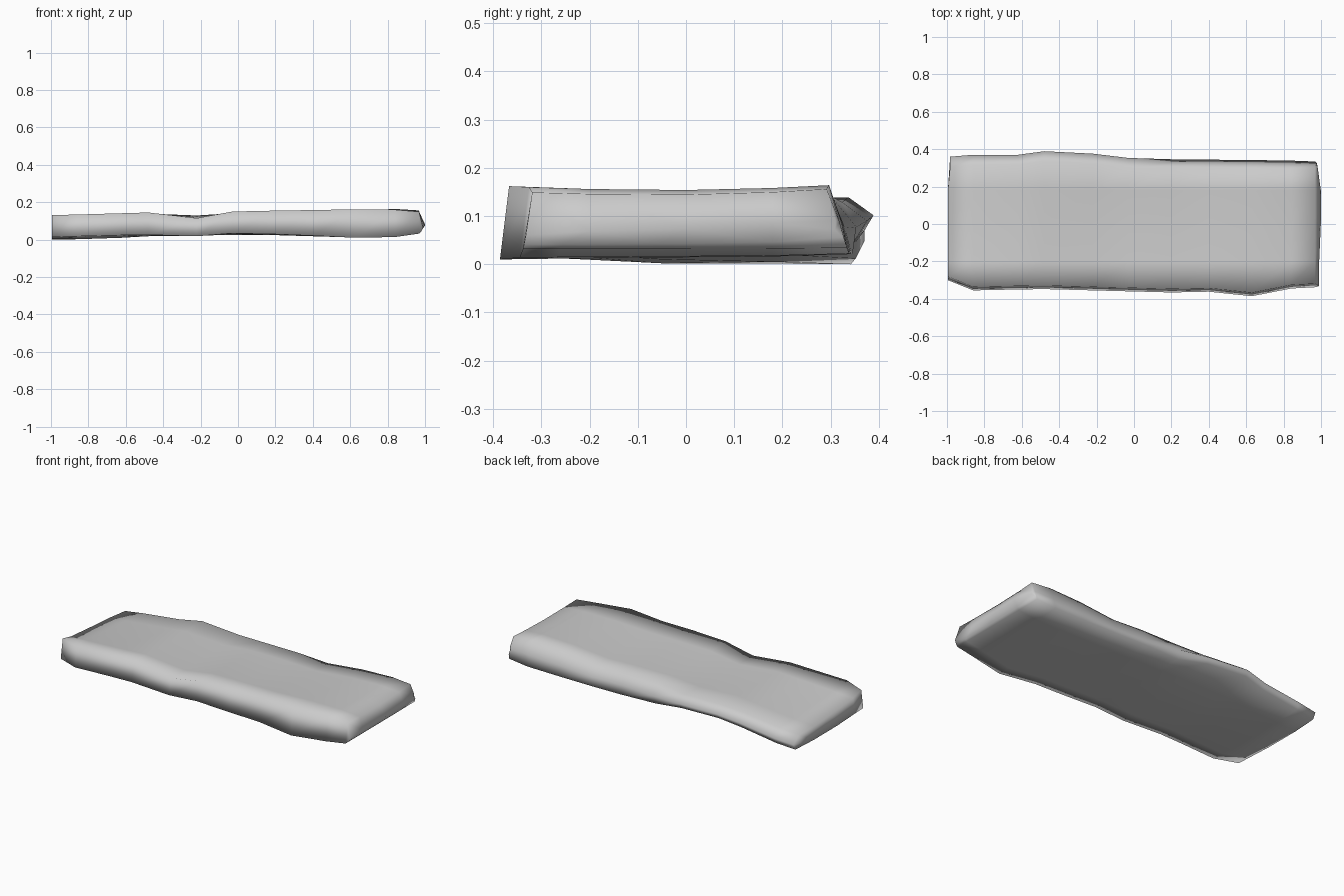
import bpy, bmesh

# Stations along the slab: x, front y, back y,
# top z front/back, bottom z front/mid/back
stations = [
    (-0.995, -0.30, 0.360, 0.135, 0.082, 0.018, 0.006, 0.004),
    (-0.86, -0.355, 0.370, 0.138, 0.096, 0.022, 0.006, 0.016),
    (-0.62, -0.350, 0.370, 0.145, 0.124, 0.028, 0.014, 0.050),
    (-0.48, -0.348, 0.389, 0.149, 0.143, 0.030, 0.022, 0.075),
    (-0.22, -0.355, 0.376, 0.119, 0.133, 0.022, 0.025, 0.062),
    (-0.03, -0.360, 0.353, 0.154, 0.145, 0.038, 0.030, 0.030),
    (0.20, -0.366, 0.346, 0.159, 0.142, 0.033, 0.028, 0.028),
    (0.40, -0.362, 0.344, 0.162, 0.133, 0.025, 0.022, 0.025),
    (0.63, -0.386, 0.342, 0.166, 0.158, 0.014, 0.018, 0.025),
    (0.84, -0.345, 0.339, 0.164, 0.168, 0.018, 0.020, 0.026),
    (0.968, -0.338, 0.334, 0.153, 0.160, 0.036, 0.036, 0.038),
    (0.990, -0.336, 0.325, 0.065, 0.095, 0.045, 0.046, 0.060),
]


def section(x, yf, yb, tf, tb, bf, bc, bb):
    """Slab cross-section: sagging top, back edge bulging on the left half."""
    last = x > 0.98
    tm = 0.078 if last else (tf + tb) / 2 - 0.008
    sag = 0 if last else 0.005
    end = 0.009 if last else 0
    xb = x - 0.012 if last else x
    back_x = x - end if x > -0.9 else x + 0.012
    if x < 0.1:
        inset, mid_y, low_y = 0.052, yb, yb - 0.018
    else:
        inset, mid_y, low_y = 0.042, yb - 0.016, yb
    if last:
        inset = 0.015
    return [(xb, yf, bf), (x, yf + (0.004 if last else 0.019), tf),
            (x, -0.20, tf * 0.75 + tb * 0.25 - sag),
            (x + end, 0.0, tm),
            (x + end, 0.18, tf * 0.2 + tb * 0.8 - sag),
            (back_x, yb - inset, tb),
            (back_x, mid_y, bb + (tb - bb) * 0.45),
            (min(back_x, xb) if last else back_x, low_y, bb),
            (xb, 0.18, bc * 0.7 + bb * 0.3),
            (xb, -0.05, bc), (xb, yf + 0.08, bc * 0.3 + bf * 0.7)]


# Loft the sections into a closed slab
bm = bmesh.new()
rings = [[bm.verts.new(p) for p in section(*s)] for s in stations]
n = len(rings[0])
for a, b in zip(rings, rings[1:]):
    for i in range(n):
        j = (i + 1) % n
        bm.faces.new((a[i], a[j], b[j], b[i]))
bm.faces.new(rings[0])
bm.faces.new(rings[-1][::-1])
bmesh.ops.triangulate(bm, faces=[f for f in bm.faces if len(f.verts) > 4])
bmesh.ops.recalc_face_normals(bm, faces=bm.faces)

# Rest the slab on z = 0
low = min(v.co.z for v in bm.verts)
for v in bm.verts:
    v.co.z -= low

mesh = bpy.data.meshes.new("stone_slab")
bm.to_mesh(mesh)
bm.free()
slab = bpy.data.objects.new("stone_slab", mesh)
bpy.context.collection.objects.link(slab)
for p in mesh.polygons:
    p.use_smooth = True
